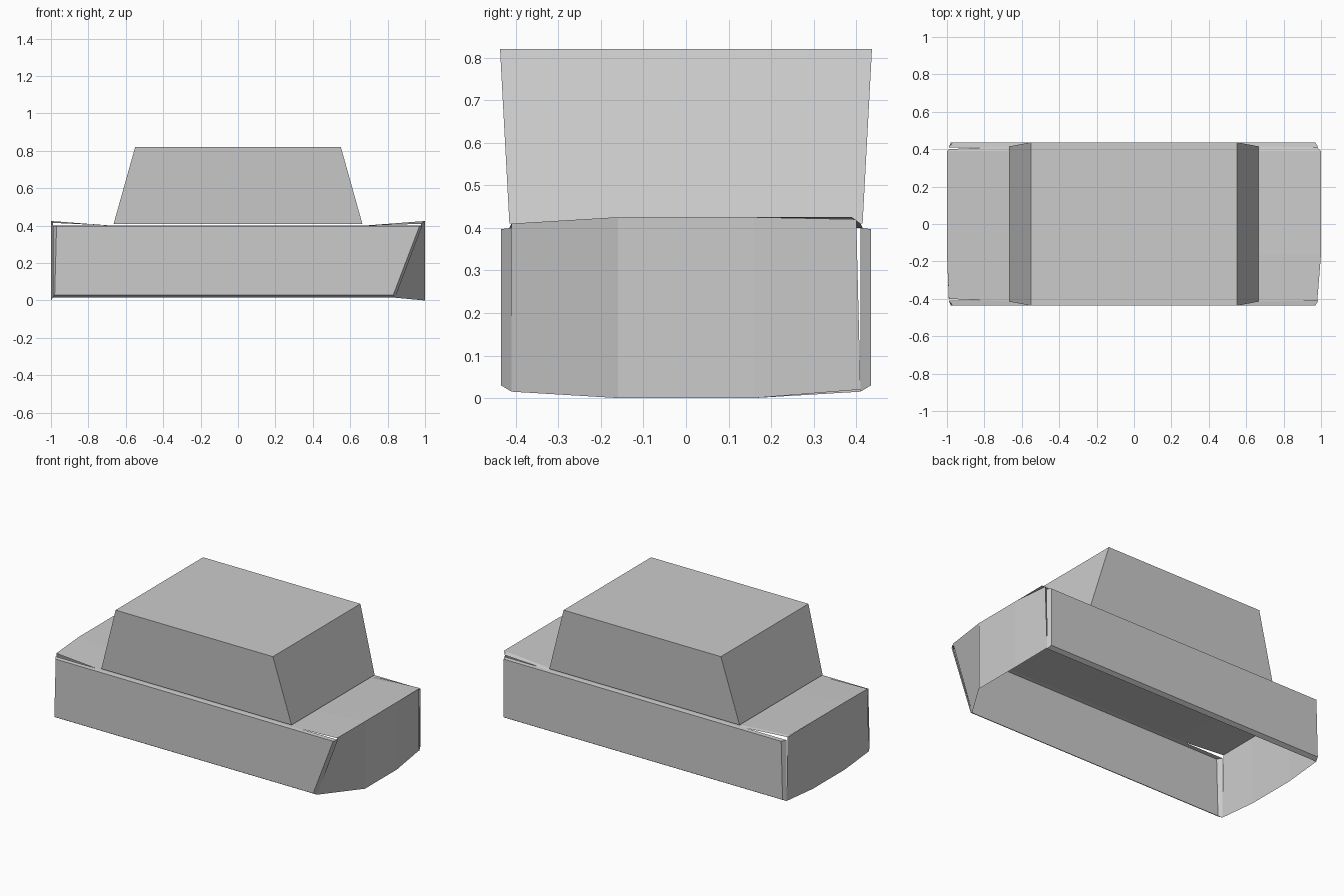
import bpy

cube = bpy.data.objects.get("Cube")
if cube:
    bpy.data.objects.remove(cube, do_unlink=True)

grey = bpy.data.materials.new("plain grey")
grey.use_nodes = True
COLOUR = (0.6, 0.6, 0.6, 1)
grey.diffuse_color = COLOUR
grey.node_tree.nodes["Principled BSDF"].inputs["Base Color"].default_value = COLOUR


def add_mesh(name, verts, faces):
    mesh = bpy.data.meshes.new(name)
    mesh.from_pydata(verts, [], faces)
    mesh.materials.append(grey)
    obj = bpy.data.objects.new(name, mesh)
    bpy.context.collection.objects.link(obj)
    return obj


def strips(name, rows, flip=False):
    """Skin quads between successive rows of points."""
    n = len(rows[0])
    faces = []
    for r in range(len(rows) - 1):
        for c in range(n - 1):
            a = r * n + c
            f = (a, a + 1, a + n + 1, a + n)
            faces.append(f[::-1] if flip else f)
    return add_mesh(name, [p for row in rows for p in row], faces)


def rect(x, y, z):
    return [(-x, -y, z), (x, -y, z), (x, y, z), (-x, y, z)]


# Cabin: tapered in length, flared slightly in width
add_mesh("cabin", rect(0.665, 0.415, 0.41) + rect(0.55, 0.437, 0.82),
         [(3, 2, 1, 0), (4, 5, 6, 7)] +
         [(i, (i + 1) % 4, (i + 1) % 4 + 4, i + 4) for i in range(4)])

# Deck: thin sheet dipping under the cabin, corners turned down
deck = []
for x, tip, edge, z, edge_z in [(-1, -0.99, 0.40, 0.425, 0.415),
                                (-0.67, -0.67, 0.415, 0.40, 0.40),
                                (0.67, 0.67, 0.415, 0.40, 0.40),
                                (1, 0.98, 0.41, 0.425, 0.41)]:
    deck.append([(tip, -edge, edge_z), (x, -0.16, z), (x, 0.39, z), (tip, edge, edge_z)])
strips("deck", deck, flip=True)

# Side panels: flat sheets with a narrow rim folded inward, open behind
def side_panel(name, side, toe):
    y, inner = side * 0.435, side * 0.41
    outer = [(-0.98, y, 0.03), (toe, y, 0.03), (0.97, y, 0.397), (-0.97, y, 0.397)]
    rim = [(-0.99, inner, 0.015), (toe + 0.01, inner, 0.015),
           (0.985, inner, 0.40), (-0.99, inner, 0.40)]
    faces = [(0, 1, 2, 3)] + [(i, i + 4, (i + 1) % 4 + 4, (i + 1) % 4) for i in range(4)]
    if side > 0:
        faces = [f[::-1] for f in faces]
    add_mesh(name, outer + rim, faces)


side_panel("right_side_panel", -1, 0.83)
side_panel("left_side_panel", 1, 0.97)

# End panels: bowed lower edge, one corner cut back at the foot
strips("nose_panel", [
    [(0.84, -0.41, 0.015), (1, -0.16, 0), (1, 0.16, 0), (0.98, 0.41, 0.02)],
    [(0.98, -0.41, 0.41), (1, -0.16, 0.425), (1, 0.16, 0.425), (0.985, 0.40, 0.42)]])
strips("tail_panel", [
    [(-0.99, -0.41, 0.015), (-1, -0.16, 0), (-1, 0.16, 0), (-0.99, 0.41, 0.015)],
    [(-0.99, -0.40, 0.415), (-1, -0.16, 0.425), (-1, 0.16, 0.425), (-0.99, 0.40, 0.415)]],
    flip=True)
